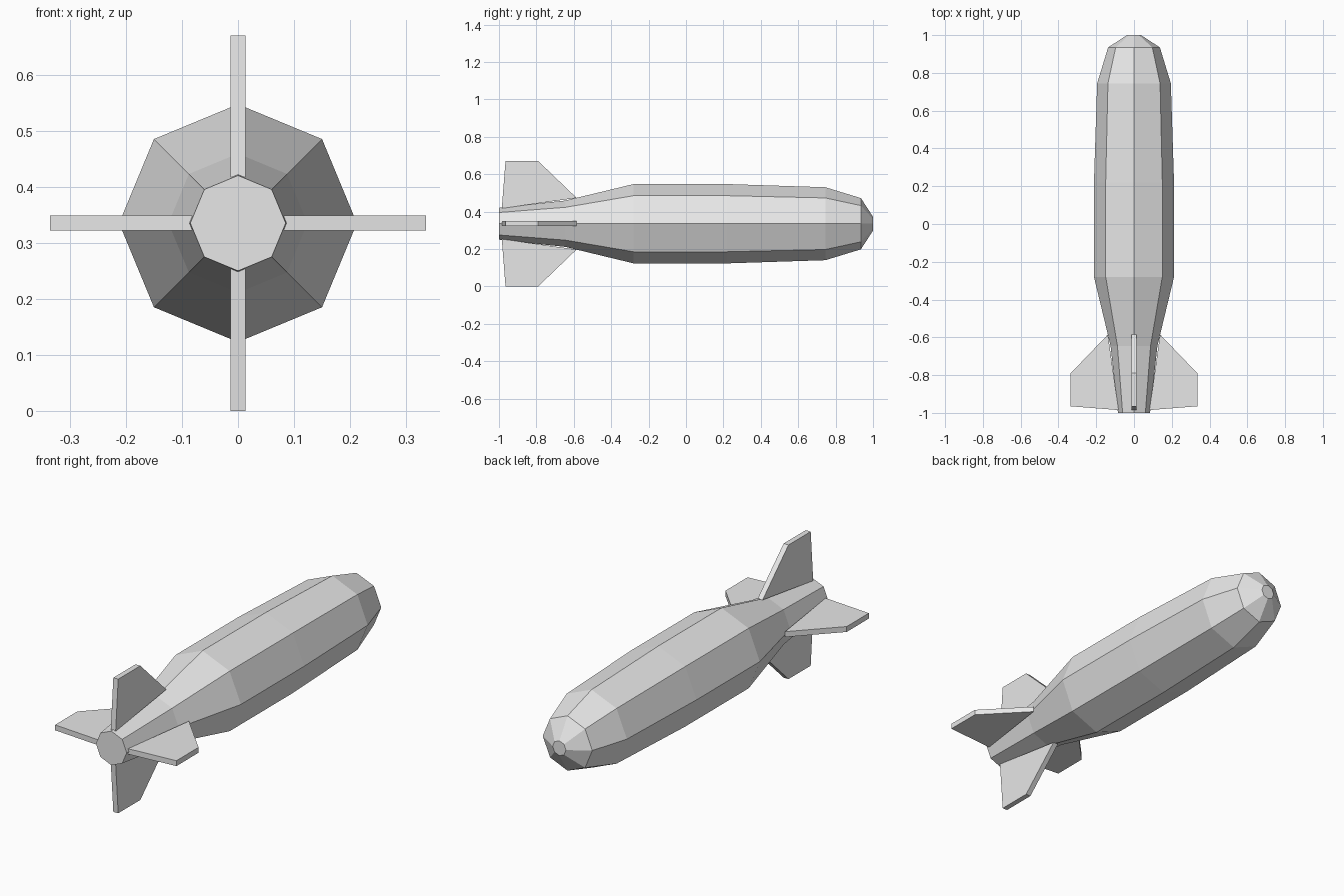
import bpy
import bmesh
from math import cos, sin, pi
from mathutils import Matrix, Vector

cube = bpy.data.objects.get("Cube")
if cube:
    bpy.data.objects.remove(cube, do_unlink=True)

AXIS_Z = 0.335
SIDES = 8
FIN_THICKNESS = 0.027

metal = bpy.data.materials.new("light grey")
metal.use_nodes = True
metal.diffuse_color = (0.8, 0.8, 0.8, 1)
metal.node_tree.nodes["Principled BSDF"].inputs["Base Color"].default_value = metal.diffuse_color


def finish(bm, name):
    """Turn a bmesh into a flat shaded object lying on the long axis."""
    bmesh.ops.recalc_face_normals(bm, faces=bm.faces)
    mesh = bpy.data.meshes.new(name)
    bm.to_mesh(mesh)
    bm.free()
    mesh.materials.append(metal)
    obj = bpy.data.objects.new(name, mesh)
    obj.location.z = AXIS_Z
    bpy.context.collection.objects.link(obj)


# Body: octagonal rings along y, as (y, radius), capped at both ends
profile = [(-1, 0.085), (-0.645, 0.124), (-0.28, 0.212), (0.22, 0.212),
           (0.745, 0.195), (0.935, 0.137), (1, 0.037)]
bm = bmesh.new()
rings = []
for y, r in profile:
    angles = [2 * pi * i / SIDES for i in range(SIDES)]
    rings.append([bm.verts.new((r * cos(a), y, r * sin(a))) for a in angles])
for a, b in zip(rings, rings[1:]):
    for i in range(SIDES):
        j = (i + 1) % SIDES
        bm.faces.new((a[i], a[j], b[j], b[i]))
bm.faces.new(rings[0])
bm.faces.new(rings[-1])
finish(bm, "body")

# Fins: one swept plate outline, as (radius, y), turned to four directions
outline = [(0.082, -0.985), (0.335, -0.965), (0.335, -0.79), (0.138, -0.585)]
for k, name in enumerate(("left_fin", "top_fin", "right_fin", "bottom_fin")):
    bm = bmesh.new()
    plate = bm.faces.new([bm.verts.new((r, y, -FIN_THICKNESS / 2)) for r, y in outline])
    side = bmesh.ops.extrude_face_region(bm, geom=[plate])
    moved = [v for v in side["geom"] if isinstance(v, bmesh.types.BMVert)]
    bmesh.ops.translate(bm, verts=moved, vec=Vector((0, 0, FIN_THICKNESS)))
    bm.transform(Matrix.Rotation(-k * pi / 2, 4, "Y"))
    finish(bm, name)
